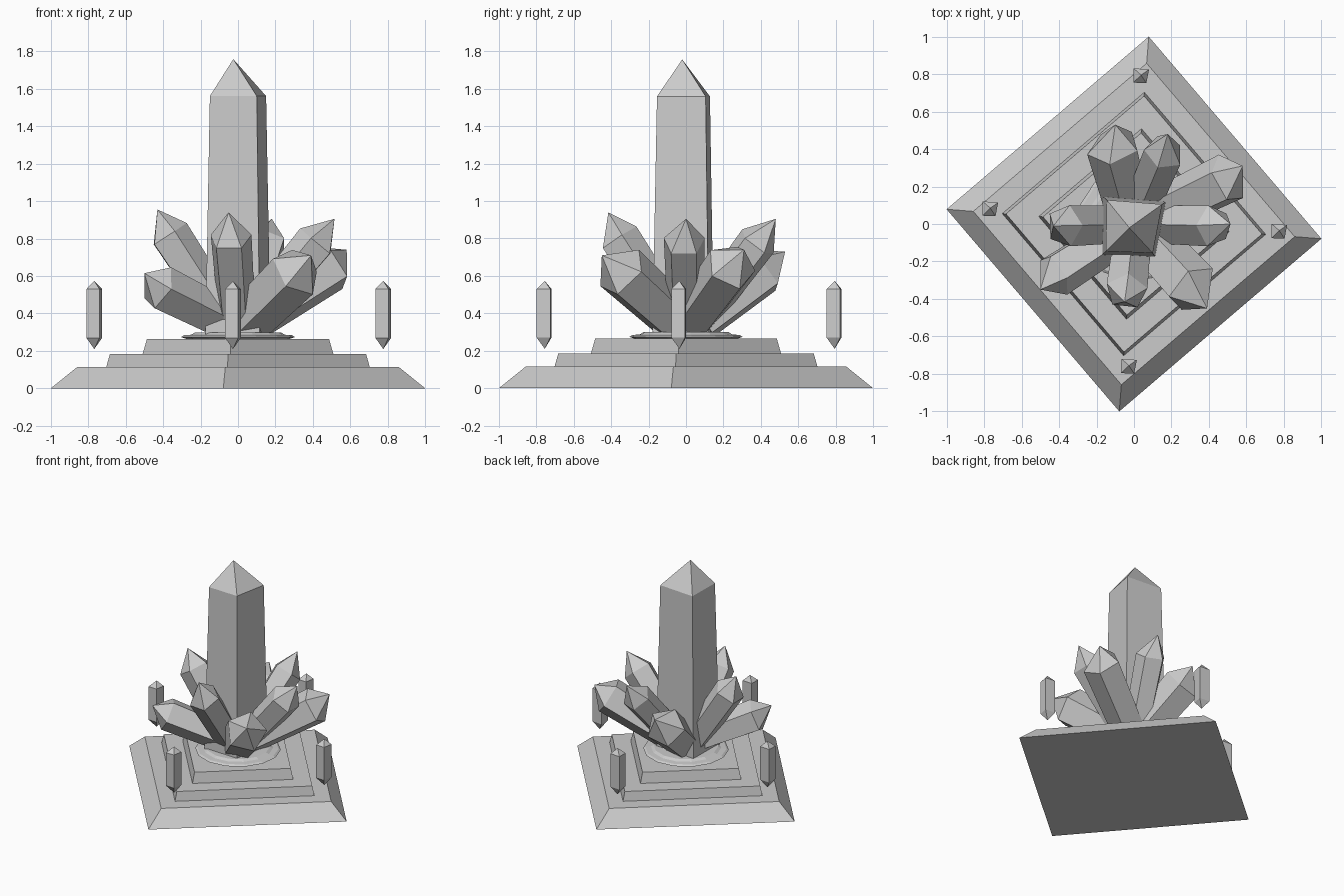
import bpy, math
from mathutils import Vector, Matrix

if "Cube" in bpy.data.objects:
    bpy.data.objects.remove(bpy.data.objects["Cube"])


def make(name, verts, faces):
    me = bpy.data.meshes.new(name)
    me.from_pydata(verts, [], faces)
    me.validate()
    ob = bpy.data.objects.new(name, me)
    bpy.context.collection.objects.link(ob)
    return ob


def loft(name, rings, tip=None, tail=None):
    """Skin a stack of rings; each end is a point or a flat cap."""
    n = len(rings[0])
    verts = [Vector(p) for r in rings for p in r]
    faces = []
    for k in range(len(rings) - 1):
        for i in range(n):
            j = (i + 1) % n
            faces.append((k*n + i, k*n + j, (k+1)*n + j, (k+1)*n + i))
    top = (len(rings) - 1) * n
    if tip is None:
        faces.append(tuple(range(top, top + n)))
    else:
        verts.append(Vector(tip))
        faces += [(top + i, top + (i+1) % n, len(verts) - 1) for i in range(n)]
    if tail is None:
        faces.append(tuple(reversed(range(n))))
    else:
        verts.append(Vector(tail))
        faces += [((i+1) % n, i, len(verts) - 1) for i in range(n)]
    return make(name, verts, faces)


def ring(r, z, n, turn):
    return [(r*math.cos(turn + math.tau*i/n), r*math.sin(turn + math.tau*i/n), z)
            for i in range(n)]


# Stepped square plinth, corners turned about -4.5 degrees
turn = math.radians(-4.5)
tiers = [(1.003, 0.86, 0, 0.115), (0.705, 0.685, 0.115, 0.185), (0.51, 0.487, 0.185, 0.265)]
for k, (r0, r1, z0, z1) in enumerate(tiers):
    loft(f"plinth_step_{k+1}", [ring(r0, z0, 4, turn), ring(r1, z1, 4, turn)])

# Round collar under the crystals
loft("collar", [ring(r, z, 14, 0.1) for r, z in
                ((0.27, 0.262), (0.305, 0.274), (0.29, 0.284), (0.25, 0.287), (0.23, 0.299))])

# Uneven four-sided section shared by the pillar and the floating crystals
section = [(-0.15, -0.145), (0.10, -0.155), (0.15, 0.105), (-0.145, 0.128)]


def sec(s, z, c=(0, 0)):
    return [(c[0] + x*s, c[1] + y*s, z) for x, y in section]


loft("central_crystal", [sec(1.16, 0.28), sec(1.0, 1.56)], tip=(-0.025, -0.02, 1.757))

# Four floating crystals above the plinth corners
for k, c in enumerate([(-0.767, 0.085), (0.038, 0.795), (0.775, -0.035), (-0.027, -0.755)]):
    loft(f"floating_crystal_{k+1}", [sec(0.28, 0.27, c), sec(0.28, 0.53, c)],
         tip=(c[0], c[1], 0.573), tail=(c[0], c[1], 0.21))


# Leaning shards: shoulder centre, tip, radius, roll
shards = [
    ((-0.11, 0.41, 0.63), (-0.10, 0.53, 0.73), 0.145, 0.3),
    ((0.16, 0.38, 0.78), (0.18, 0.48, 0.905), 0.11, 0.0),
    ((0.50, 0.24, 0.65), (0.58, 0.31, 0.74), 0.14, 0.5),
    ((0.42, -0.01, 0.78), (0.515, 0.0, 0.905), 0.115, 0.0),
    ((0.31, -0.34, 0.62), (0.39, -0.45, 0.71), 0.15, 0.3),
    ((-0.04, -0.36, 0.80), (-0.05, -0.415, 0.94), 0.115, 0.0),
    ((-0.42, -0.27, 0.54), (-0.50, -0.35, 0.615), 0.125, 0.4),
    ((-0.37, -0.01, 0.82), (-0.43, -0.01, 0.955), 0.115, 0.0),
]
for k, (c, tip, r, roll) in enumerate(shards):
    c = Vector(c)
    base = Vector((c.x, c.y, 0)).normalized() * 0.07 + Vector((0, 0, 0.36))
    axis = (c - base).normalized()
    u = axis.cross(Vector((0, 0, 1))).normalized()
    v = u.cross(axis)

    def around(p, rad):
        return [p + (u*math.cos(a) + v*math.sin(a)) * rad
                for a in (roll + math.pi/2 + math.tau*i/5 for i in range(5))]
    loft(f"leaning_shard_{k+1}", [around(base, r*0.9), around(c, r)], tip=tip)
    
# Make every shell face outwards
import bmesh
for ob in bpy.context.collection.objects:
    bm = bmesh.new()
    bm.from_mesh(ob.data)
    bmesh.ops.recalc_face_normals(bm, faces=bm.faces)
    bm.to_mesh(ob.data)
    bm.free()
